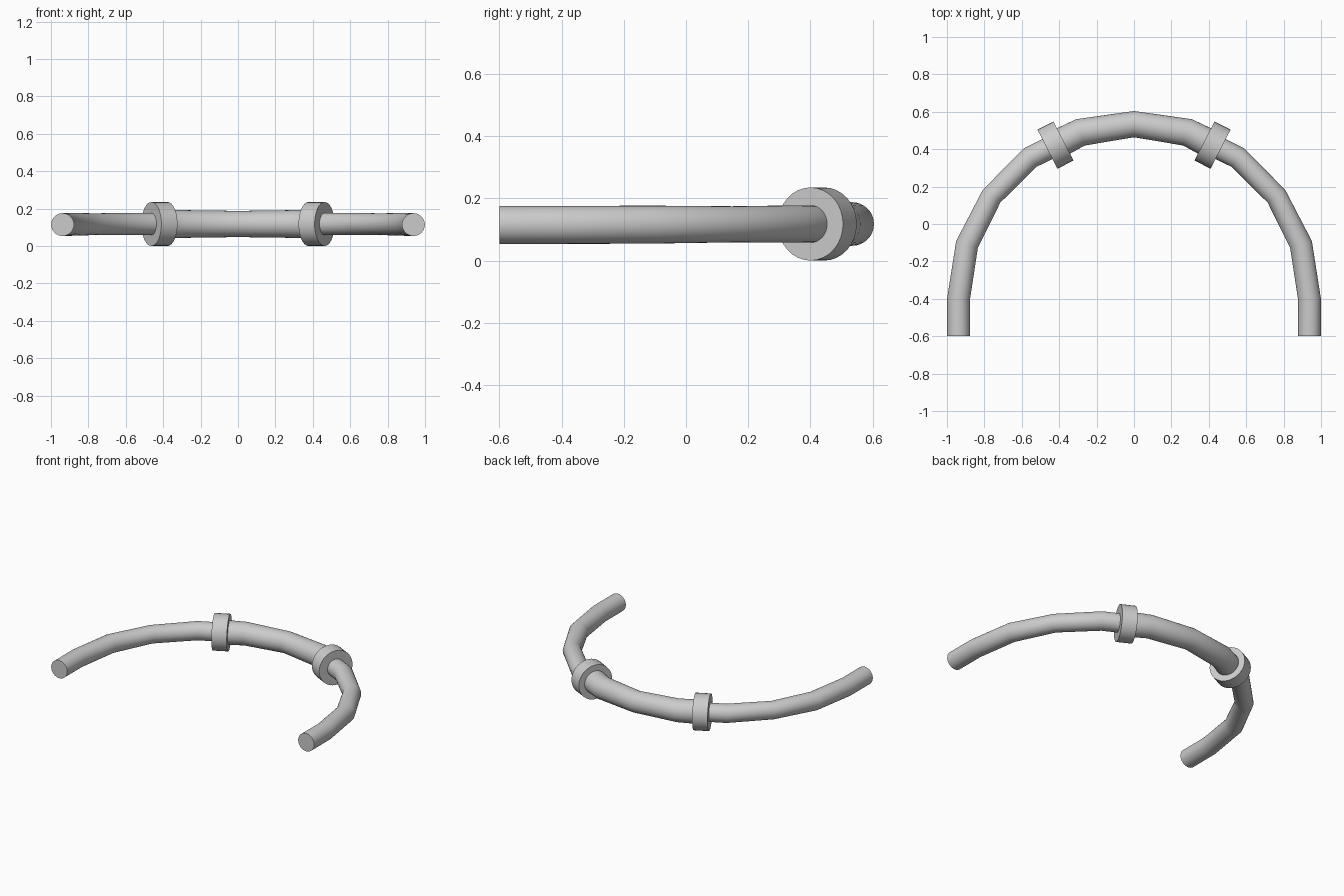
import bpy, bmesh, math
from mathutils import Vector

cube = bpy.data.objects.get("Cube")
if cube:
    bpy.data.objects.remove(cube, do_unlink=True)

SIDES = 32
UP = Vector((0, 0, 1))

grey = bpy.data.materials.new("light grey")
grey.use_nodes = True
grey.diffuse_color = (0.6, 0.6, 0.6, 1)
grey.node_tree.nodes["Principled BSDF"].inputs["Base Color"].default_value = grey.diffuse_color


def sweep(name, stations):
    """Capped round tube through (x, y, z, radius) stations."""
    pts = [Vector(s[:3]) for s in stations]
    bm = bmesh.new()
    rings = []
    for i, p in enumerate(pts):
        before = (p - pts[i - 1]).normalized() if i else Vector()
        after = (pts[i + 1] - p).normalized() if i + 1 < len(pts) else Vector()
        side = (before + after).cross(UP).normalized()
        r = stations[i][3]
        angles = [2 * math.pi * k / SIDES for k in range(SIDES)]
        rings.append([bm.verts.new(p + r * (side * math.cos(a) + UP * math.sin(a)))
                      for a in angles])
    for a, b in zip(rings, rings[1:]):
        for k in range(SIDES):
            n = (k + 1) % SIDES
            bm.faces.new((a[k], a[n], b[n], b[k]))
    bm.faces.new(rings[0])
    bm.faces.new(rings[-1])
    bmesh.ops.recalc_face_normals(bm, faces=bm.faces)
    mesh = bpy.data.meshes.new(name)
    bm.to_mesh(mesh)
    bm.free()
    mesh.materials.append(grey)
    obj = bpy.data.objects.new(name, mesh)
    bpy.context.collection.objects.link(obj)
    bpy.ops.object.select_all(action='DESELECT')
    obj.select_set(True)
    bpy.context.view_layer.objects.active = obj
    bpy.ops.object.shade_smooth_by_angle(angle=math.radians(35))


Z = 0.118
ARM = [(0.938, -0.6, 0.115, 0.061), (0.938, -0.4, 0.115, 0.061),
       (0.893, -0.11, 0.116, 0.061), (0.762, 0.148, 0.117, 0.058),
       (0.555, 0.355, Z, 0.06), (0.42, 0.422, Z, 0.06)]
HALF_GRIP = [(0.42, 0.422, Z, 0.078), (0.286, 0.49, Z, 0.074)]
COLLAR = [(0.377, 0.444, Z, 0.1175), (0.463, 0.4, Z, 0.1175)]


def mirrored(stations):
    return [(-x, y, z, r) for x, y, z, r in stations]


# Thicker middle section
sweep("middle_tube", HALF_GRIP + [(0, 0.534, Z, 0.07)] + mirrored(HALF_GRIP)[::-1])

# Slim arms and the collars joining them to the middle
for label, place in (("left", list), ("right", mirrored)):
    sweep(label + "_arm", place(ARM))
    sweep(label + "_collar", place(COLLAR))
